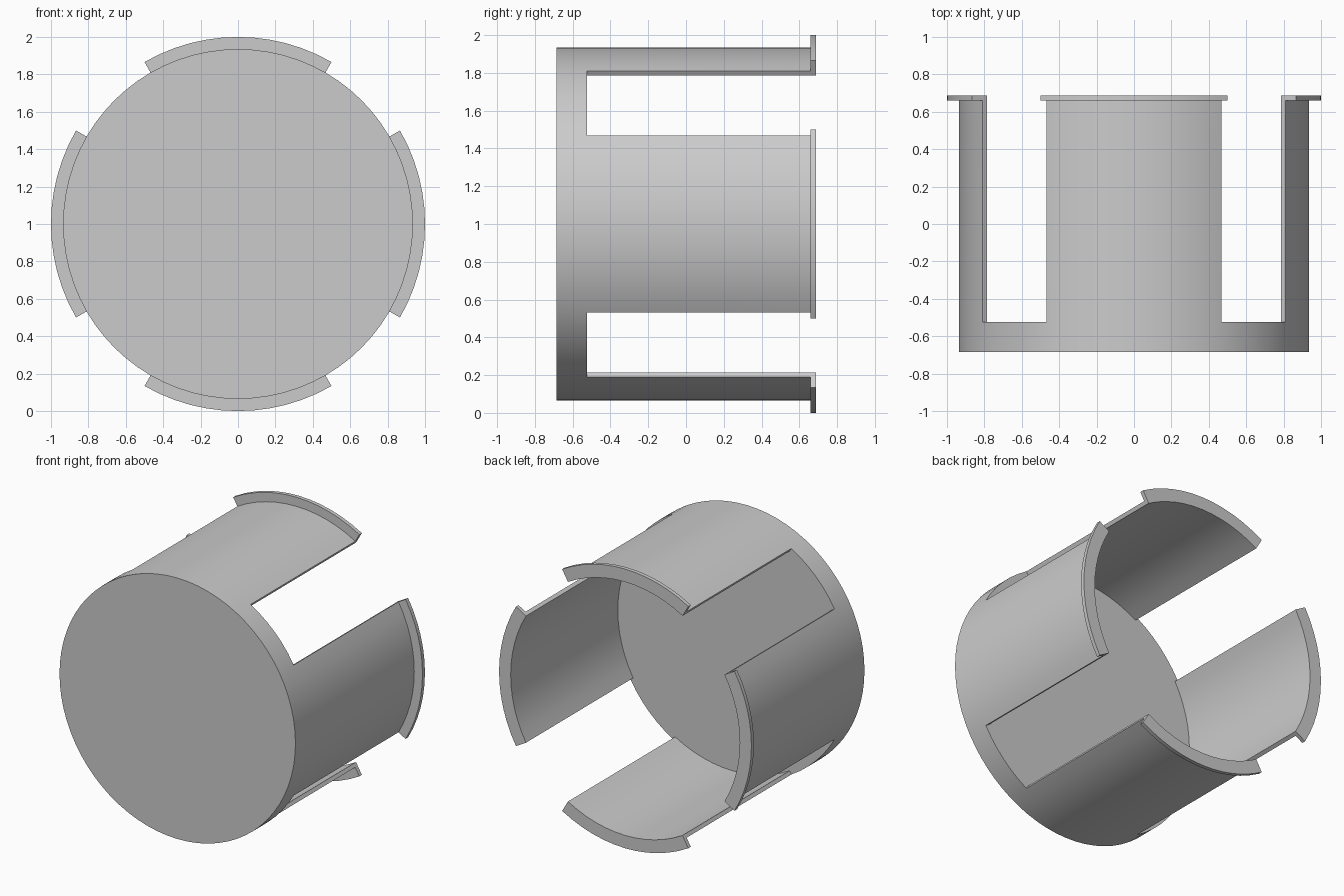
import bpy, bmesh
from math import sin, cos, radians, degrees, atan2, pi
from mathutils import Vector

SEGMENTS = 72
OUTER, INNER, FLANGE = 0.935, 0.908, 1.0
FRONT, FLOOR, LIP, BACK = -0.685, -0.525, 0.66, 0.688
CENTRE_Z = 1.0

cube = bpy.data.objects.get("Cube")
if cube:
    bpy.data.objects.remove(cube, do_unlink=True)

grey = bpy.data.materials.new("plain grey")
grey.use_nodes = True
colour = (0.6, 0.6, 0.6, 1)
grey.diffuse_color = colour
grey.node_tree.nodes["Principled BSDF"].inputs["Base Color"].default_value = colour

bm = bmesh.new()


def ring(radius, y):
    step = 2 * pi / SEGMENTS
    return [bm.verts.new((radius * cos(i * step), y, CENTRE_Z + radius * sin(i * step)))
            for i in range(SEGMENTS)]


def bridge(a, b):
    return [bm.faces.new((a[i], a[(i + 1) % SEGMENTS], b[(i + 1) % SEGMENTS], b[i]))
            for i in range(SEGMENTS)]


def extrude(faces, move):
    """Extrude a set of faces, move the new vertices, return the new caps."""
    result = bmesh.ops.extrude_face_region(bm, geom=faces)["geom"]
    for v in result:
        if isinstance(v, bmesh.types.BMVert):
            v.co = move(v.co)
    bmesh.ops.delete(bm, geom=faces, context="FACES_ONLY")
    return [f for f in result if isinstance(f, bmesh.types.BMFace)]


def to_depth(y):
    return lambda co: Vector((co.x, y, co.z))


def to_flange(co):
    s = FLANGE / OUTER
    return Vector((co.x * s, co.y, CENTRE_Z + (co.z - CENTRE_Z) * s))


def in_finger(face):
    c = face.calc_center_median()
    angle = degrees(atan2(c.z - CENTRE_Z, c.x)) % 90
    return angle < 30 or angle > 60


# Thick end disc with a narrow rim band on its inner side
front, rim, inside = ring(OUTER, FRONT), ring(OUTER, FLOOR), ring(INNER, FLOOR)
bm.faces.new(front)
bm.faces.new(inside)
bridge(front, rim)
rim_faces = bridge(rim, inside)

# Four curved fingers rising from the rim, then the lip thickness
fingers = extrude([f for f in rim_faces if in_finger(f)], to_depth(LIP))
extrude(fingers, to_depth(BACK))

# Flanges grown outward from the lip
bm.normal_update()
lip_faces = []
for f in bm.faces:
    c = f.calc_center_median()
    if LIP < c.y < BACK - 0.001 and all(
            abs(Vector((v.co.x, v.co.z - CENTRE_Z)).length - OUTER) < 0.001 for v in f.verts):
        lip_faces.append(f)
extrude(lip_faces, to_flange)
bmesh.ops.recalc_face_normals(bm, faces=bm.faces)

mesh = bpy.data.meshes.new("slotted_cap")
bm.to_mesh(mesh)
bm.free()
mesh.materials.append(grey)
cap = bpy.data.objects.new("slotted_cap", mesh)
bpy.context.collection.objects.link(cap)
bpy.ops.object.select_all(action="DESELECT")
cap.select_set(True)
bpy.context.view_layer.objects.active = cap
bpy.ops.object.shade_smooth_by_angle(angle=radians(30))
